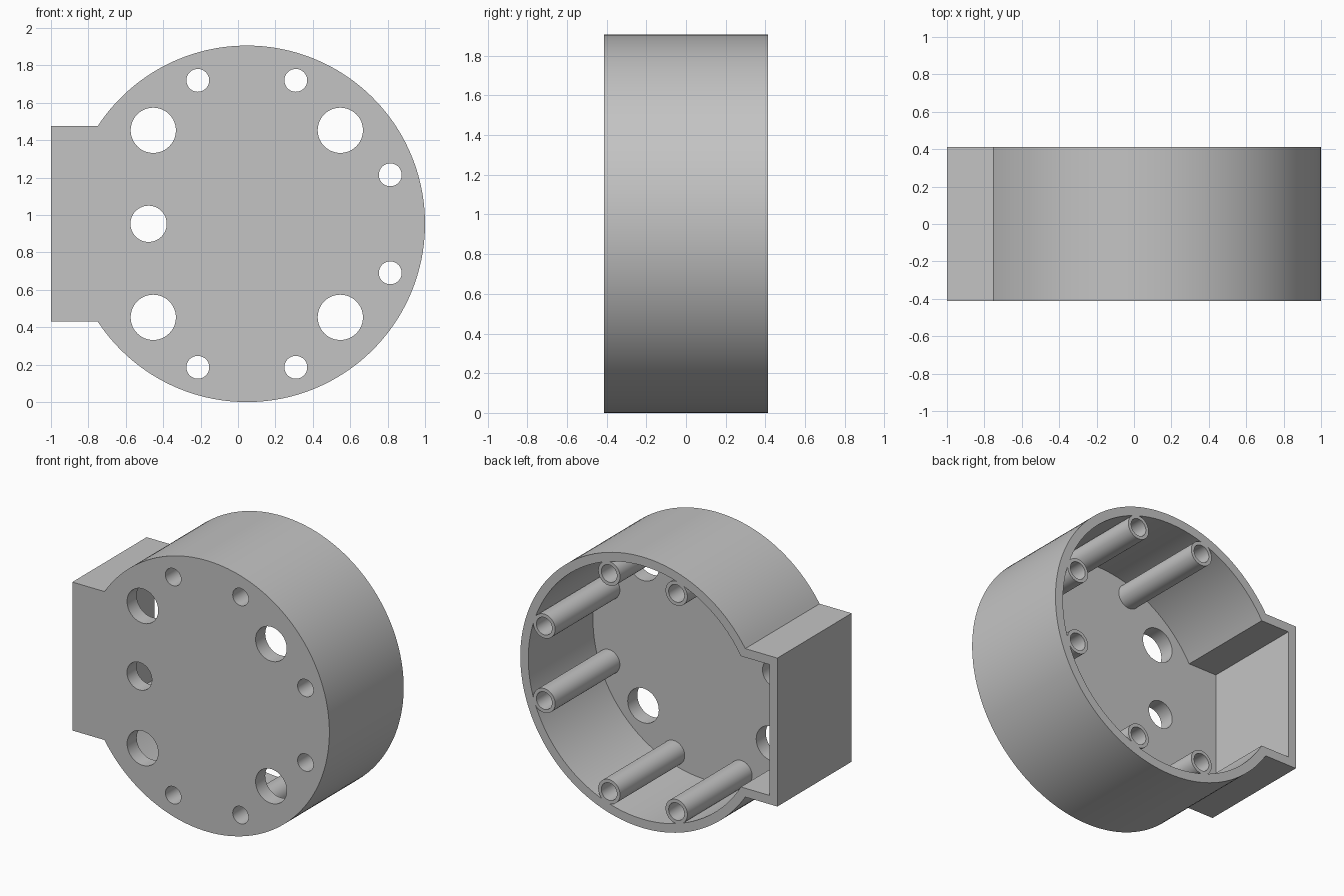
import bpy, bmesh
from math import sin, cos, pi, asin
from mathutils import Vector

if "Cube" in bpy.data.objects:
    bpy.data.objects.remove(bpy.data.objects["Cube"])

CX, CZ, R = 0.047, 0.953, 0.953   # drum centre and radius
HALF = 0.413                      # half depth
BOX = 0.522                       # half height of the side box
WALL, FLOOR = 0.062, 0.107

grey = bpy.data.materials.new("plain grey")
grey.use_nodes = True
colour = (0.55, 0.55, 0.55, 1)
grey.diffuse_color = colour
grey.node_tree.nodes["Principled BSDF"].inputs["Base Color"].default_value = colour


def prism(name, outline, y0, y1):
    """Extrude an x-z outline from y0 to y1."""
    bm = bmesh.new()
    face = bm.faces.new([bm.verts.new((x, y0, z)) for x, z in outline])
    top = bmesh.ops.extrude_face_region(bm, geom=[face])["geom"]
    bmesh.ops.translate(bm, vec=Vector((0, y1 - y0, 0)),
                        verts=[v for v in top if isinstance(v, bmesh.types.BMVert)])
    bmesh.ops.recalc_face_normals(bm, faces=bm.faces)
    mesh = bpy.data.meshes.new(name)
    bm.to_mesh(mesh)
    bm.free()
    mesh.materials.append(grey)
    ob = bpy.data.objects.new(name, mesh)
    bpy.context.collection.objects.link(ob)
    return ob


def circle(x, z, r, n=48):
    return [(CX + x + r * cos(2 * pi * i / n), CZ + z + r * sin(2 * pi * i / n))
            for i in range(n)]


def drum_outline(r, half, left, n=128):
    """Round drum with a square box on its -x side."""
    end = pi - asin(half / r)
    arc = [-end + 2 * end * i / n for i in range(n + 1)]
    return ([(CX + r * cos(a), CZ + r * sin(a)) for a in arc]
            + [(left, CZ + half), (left, CZ - half)])


def cut(target, cutter):
    """Subtract the cutter for good and remove it."""
    mod = target.modifiers.new("cut", 'BOOLEAN')
    mod.operation, mod.solver, mod.object = 'DIFFERENCE', 'EXACT', cutter
    cutter.hide_render = True
    bpy.context.view_layer.objects.active = target
    bpy.ops.object.modifier_apply(modifier=mod.name)
    bpy.data.objects.remove(cutter)


# Screw posts: top pair, bottom pair and the pair facing +x
near, far = 0.262, 0.767
posts = [(s * near, t * far) for s in (-1, 1) for t in (-1, 1)]
posts += [(far, -near), (far, near)]

# Solid body and the cavity, which leaves the posts standing
body = prism("housing", drum_outline(R, BOX, -1), -HALF, HALF)
cavity = prism("cavity_cutter", drum_outline(R - WALL, BOX - WALL, -1 + WALL),
               -HALF + FLOOR, HALF + 0.1)
for x, z in posts:
    cut(cavity, prism("post_cutter", circle(x, z, 0.085), -HALF, HALF + 0.3))
cut(body, cavity)

# Screw bores, four large ports and one middle port
holes = [(x, z, 0.061) for x, z in posts]
holes += [(s * 0.5, t * 0.5, 0.121) for s in (-1, 1) for t in (-1, 1)]
holes.append((-0.525, 0, 0.097))
for x, z, r in holes:
    cut(body, prism("hole_cutter", circle(x, z, r), -HALF - 0.1, HALF + 0.1))

# Smooth round walls, sharp rims
bpy.ops.object.select_all(action='DESELECT')
body.select_set(True)
bpy.context.view_layer.objects.active = body
bpy.ops.object.shade_smooth_by_angle(angle=pi / 6)
